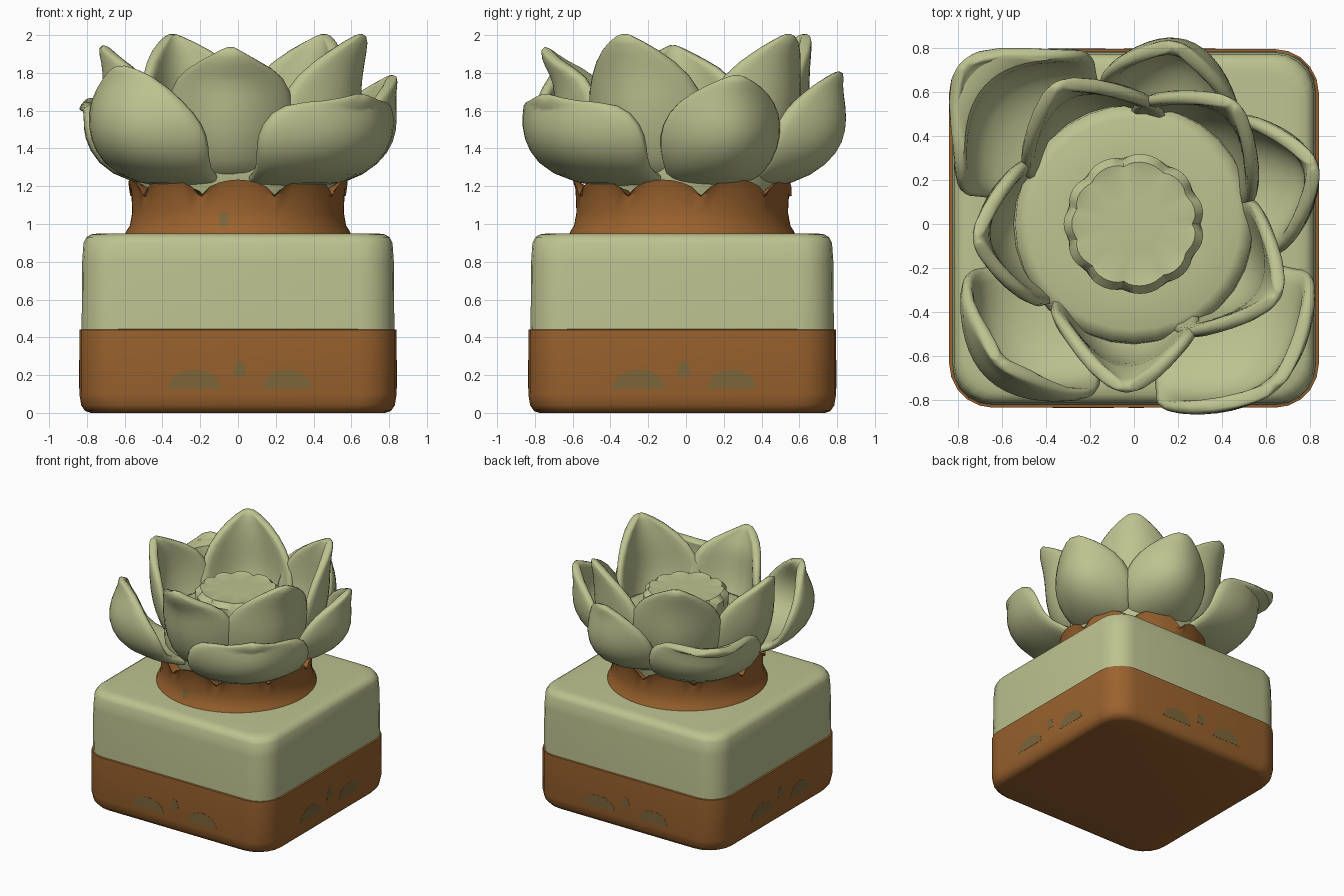
import bpy, bmesh
from math import sin, cos, pi, radians
from mathutils import Vector

if "Cube" in bpy.data.objects:
    bpy.data.objects.remove(bpy.data.objects["Cube"])


def material(name, rgb):
    m = bpy.data.materials.new(name)
    m.use_nodes = True
    m.diffuse_color = (*rgb, 1)
    m.node_tree.nodes["Principled BSDF"].inputs["Base Color"].default_value = (*rgb, 1)
    return m


GREEN = material("sage green", (0.51, 0.545, 0.28))
BROWN = material("terracotta brown", (0.325, 0.123, 0.027))
MOSS = material("moss stain", (0.2, 0.13, 0.042))


def make(name, rows, mat, closed=True, caps=True, angle=40):
    """Skin rows of points into one object."""
    bm = bmesh.new()
    grid = [[bm.verts.new(p) for p in row] for row in rows]
    n = len(grid[0])
    for a, b in zip(grid, grid[1:]):
        for i in range(n if closed else n - 1):
            j = (i + 1) % n
            bm.faces.new((a[i], a[j], b[j], b[i]))
    if caps:
        bm.faces.new(grid[0][::-1])
        bm.faces.new(grid[-1])
    bmesh.ops.recalc_face_normals(bm, faces=bm.faces[:])
    mesh = bpy.data.meshes.new(name)
    bm.to_mesh(mesh)
    bm.free()
    mesh.materials.append(mat)
    ob = bpy.data.objects.new(name, mesh)
    bpy.context.collection.objects.link(ob)
    bpy.ops.object.select_all(action="DESELECT")
    ob.select_set(True)
    bpy.context.view_layer.objects.active = ob
    bpy.ops.object.shade_smooth_by_angle(angle=radians(angle))
    return ob


# Square pot, in two stacked rounded blocks
CENTRE_Y = -0.02


def rounded_square(hx, hy, z, r):
    pts = []
    for k in range(4):
        sx, sy = (1, -1, -1, 1)[k], (1, 1, -1, -1)[k]
        for s in range(6):
            a = pi / 2 * (k + s / 5)
            pts.append((sx * (hx - r) + r * cos(a),
                        sy * (hy - r) + r * sin(a) + CENTRE_Y, z))
    return pts


def block(name, hx, hy, corner, levels, mat):
    rows = [rounded_square(hx - d, hy - d, z, corner) for z, d in levels]
    make(name, rows, mat)


block("pot_base", 0.84, 0.815, 0.2,
      [(0, 0.06), (0.01, 0.03), (0.04, 0.01), (0.1, 0), (0.44, 0.0), (0.445, 0.02)], BROWN)
block("pot_body", 0.828, 0.803, 0.18,
      [(0.43, 0), (0.8, 0.003), (0.9, 0.01), (0.93, 0.025), (0.945, 0.05), (0.95, 0.09)], GREEN)

# Moss stains on the four sides of the base
for side in range(4):
    turn = side * pi / 2
    reach = 0.815 if side % 2 == 0 else 0.84
    for number, (u, w, h, z) in enumerate([(-0.23, 0.14, 0.1, 0.13),
                                           (0.26, 0.13, 0.1, 0.13),
                                           (0.01, 0.035, 0.09, 0.19)]):
        rows = []
        for depth in (reach - 0.003, reach + 0.0015):
            row = []
            for i in range(9):
                a = pi * i / 8
                x, y = u + w * cos(a), -depth
                row.append((x * cos(turn) - y * sin(turn),
                            x * sin(turn) + y * cos(turn) + CENTRE_Y, z + h * sin(a)))
            rows.append(row)
        make(f"moss_stain_{side}_{number}", rows, MOSS)

# Flared collar with a scalloped rim and one moss spot in front
SEGMENTS = 72
rows = []
for r, z, wave in [(0.6, 0.94, 0), (0.59, 0.965, 0), (0.573, 0.99, 0), (0.56, 1.06, 0),
                   (0.565, 1.15, 0.4), (0.58, 1.15, 1), (0.55, 1.14, 1), (0.4, 1.14, 0)]:
    row = []
    for i in range(SEGMENTS):
        a = 2 * pi * i / SEGMENTS
        lift = 0.085 * wave * abs(cos(4.5 * (a + pi / 2))) ** 0.6
        row.append((r * cos(a), r * sin(a) + CENTRE_Y, z + lift))
    rows.append(row)
collar = make("scalloped_collar", rows, BROWN)
collar.data.materials.append(MOSS)
for face in collar.data.polygons:
    c = face.center
    if c.y < 0 and -0.1 < c.x < -0.05 and 0.99 < c.z < 1.06:
        face.material_index = 1


# Cupped succulent petals
def petal(name, direction, profile, widths, half_width, cup, skew):
    """Sweep a cupped cross-section up a radius/height profile."""
    a = radians(direction)
    out, side = Vector((cos(a), sin(a), 0)), Vector((-sin(a), cos(a), 0))
    rows = []
    for k, ((r, z), w) in enumerate(zip(profile, widths)):
        t = k / (len(profile) - 1)
        row = []
        for i in range(9):
            v = i / 4 - 1
            p = out * (r - cup * (w * v) ** 2) + side * (half_width * w * v + skew * t ** 3)
            row.append(p + Vector((0, 0, z + 0.05 * v * v * t * w)))
        rows.append(row)
    ob = make(name, rows, GREEN, closed=False, caps=False, angle=60)
    thick = ob.modifiers.new("thickness", "SOLIDIFY")
    thick.thickness = 0.065
    thick.offset = 0
    soft = ob.modifiers.new("softness", "SUBSURF")
    soft.levels = soft.render_levels = 1


# direction, belly radius, tip radius, tip height, half width, sideways tip shift
OUTER = [(18, 0.85, 0.86, 1.79, 0.33, 0.0),
         (73, 0.85, 0.83, 1.81, 0.33, 0.06),
         (137, 0.94, 1.06, 1.67, 0.43, 0.0),
         (227, 0.95, 0.88, 1.84, 0.4, -0.02),
         (311, 0.97, 0.98, 1.69, 0.46, 0.0)]
for n, (d, belly, tip, top, width, skew) in enumerate(OUTER):
    petal(f"outer_petal_{n}", d,
          [(0.2, 1.24), (0.46, 1.21), (belly - 0.17, 1.28), (belly - 0.04, 1.39),
           (belly, 1.5), (belly - 0.01, 1.62), (tip - 0.02, top - 0.07), (tip, top)],
          [0.35, 0.6, 0.85, 1, 1, 0.82, 0.42, 0.03], width, 0.27, skew)

INNER = [(50, 0.67, 0.71, 2.01, 0.35, 0.0),
         (115, 0.67, 0.72, 2.01, 0.35, 0.05),
         (184, 0.69, 0.72, 1.95, 0.34, 0.02),
         (264, 0.67, 0.75, 1.94, 0.34, 0.04),
         (332, 0.67, 0.73, 2.01, 0.35, 0.02)]
for n, (d, belly, tip, top, width, skew) in enumerate(INNER):
    petal(f"inner_petal_{n}", d,
          [(0.15, 1.32), (0.4, 1.22), (belly - 0.12, 1.28), (belly - 0.04, 1.43),
           (belly, 1.6), (belly, 1.76), (tip - 0.03, top - 0.1), (tip, top)],
          [0.35, 0.7, 0.9, 1, 1, 0.85, 0.47, 0.03], width, 0.25, skew)

# Closed centre bud with an uneven notched rim around a shallow dish
rows = []
for r, z, wave in [(0.22, 1.2, 0), (0.28, 1.4, 0), (0.31, 1.56, 0.5), (0.31, 1.65, 1),
                   (0.275, 1.69, 0.8), (0.24, 1.685, 0), (0.12, 1.69, 0), (0.03, 1.69, 0)]:
    row = []
    for i in range(SEGMENTS):
        a = 2 * pi * i / SEGMENTS
        ripple = wave * (abs(sin(5.5 * a + 0.5 * sin(2 * a))) ** 0.6 - 0.6)
        rr = r + 0.025 * ripple
        row.append((rr * cos(a), rr * sin(a), z + 0.02 * ripple))
    rows.append(row)
make("centre_bud", rows, GREEN)

# Heart that fills the space beneath the petals
make("flower_heart",
     [[(r * cos(2 * pi * i / 32), r * sin(2 * pi * i / 32), z) for i in range(32)]
      for r, z in [(0.5, 1.1), (0.53, 1.2), (0.55, 1.3), (0.54, 1.45), (0.48, 1.48),
                   (0.25, 1.45)]], GREEN, angle=70)
